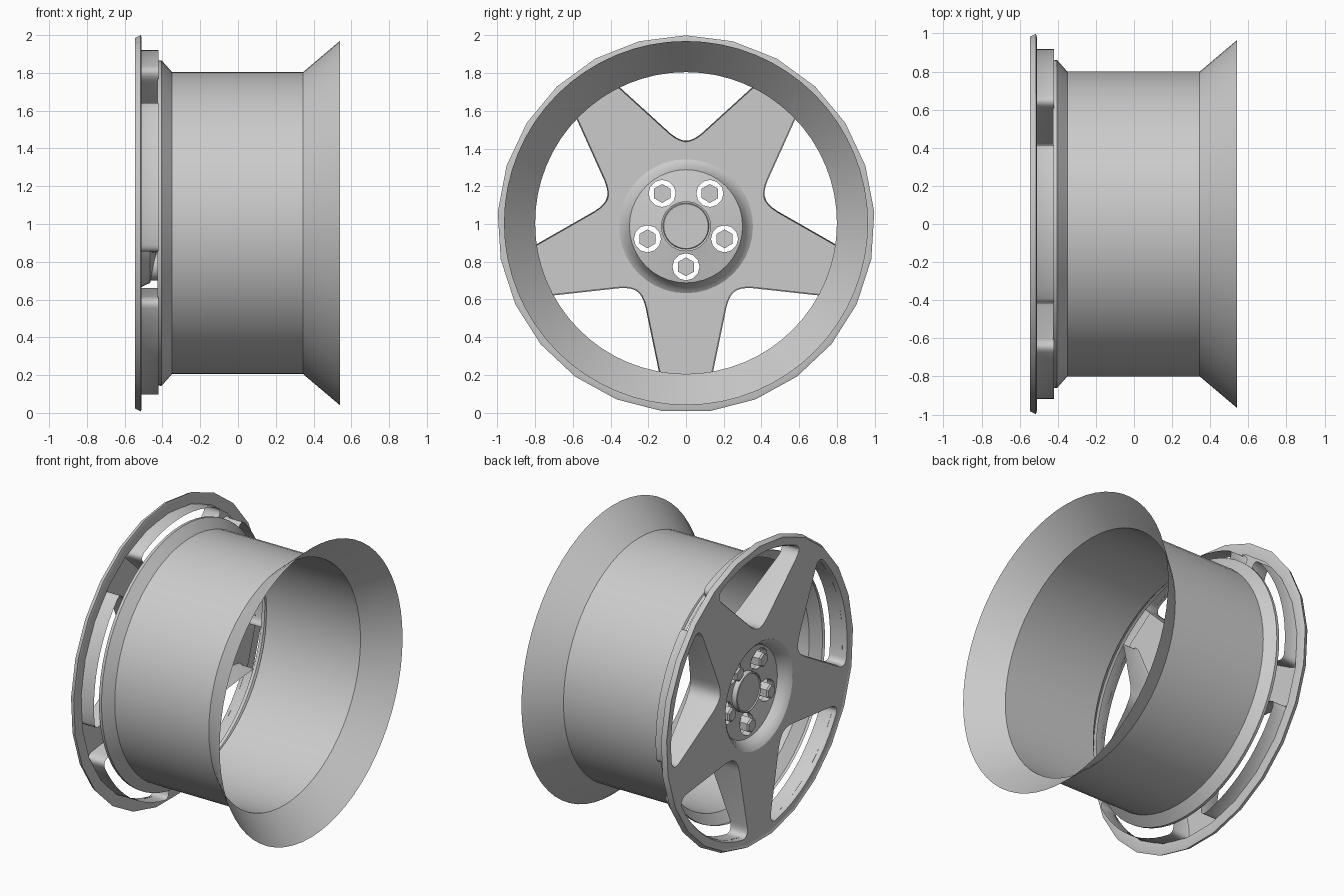
import bpy, bmesh
from math import sin, cos, pi, radians, hypot
from mathutils import Vector

cube = bpy.data.objects.get("Cube")
if cube:
    bpy.data.objects.remove(cube)

metal = bpy.data.materials.new("grey_metal")
metal.use_nodes = True
GREY = (0.6, 0.6, 0.6, 1)
metal.diffuse_color = GREY
metal.node_tree.nodes["Principled BSDF"].inputs["Base Color"].default_value = GREY

FACE = -0.54      # plane of the spoke face
HUB_Z = 0.988     # height of the hub axis


def finish(name, bm, angle=35):
    bmesh.ops.recalc_face_normals(bm, faces=bm.faces)
    me = bpy.data.meshes.new(name)
    bm.to_mesh(me)
    bm.free()
    me.materials.append(metal)
    ob = bpy.data.objects.new(name, me)
    bpy.context.collection.objects.link(ob)
    bpy.ops.object.select_all(action='DESELECT')
    ob.select_set(True)
    bpy.context.view_layer.objects.active = ob
    bpy.ops.object.shade_smooth_by_angle(angle=radians(angle))
    return ob


def circle(r, n, cy=0, cz=1, start=pi / 2):
    """Points (y, z) of a regular polygon."""
    return [(cy + r * cos(start + 2 * pi * i / n), cz + r * sin(start + 2 * pi * i / n))
            for i in range(n)]


def ring(bm, pts, x):
    """Closed loop of vertices; x is a number or a function of (y, z)."""
    return [bm.verts.new((x(y, z) if callable(x) else x, y, z)) for y, z in pts]


def bridge(bm, a, b):
    n = len(a)
    for i in range(n):
        bm.faces.new((a[i], a[(i + 1) % n], b[(i + 1) % n], b[i]))


def lathe(name, profile, n, cz, cy=0, cap=(), angle=35):
    """Spin an (x, radius) profile about the wheel axis."""
    bm = bmesh.new()
    loops = [ring(bm, circle(r, n, cy, cz), x) for x, r in profile]
    for a, b in zip(loops, loops[1:]):
        bridge(bm, a, b)
    for i in cap:
        bm.faces.new(loops[i])
    return finish(name, bm, angle)


def sheet(name, outlines, x):
    """Flat or dished plate: the first outline filled, the others left as holes."""
    bm = bmesh.new()
    edges = []
    for pts in outlines:
        v = ring(bm, pts, 0)
        edges += [bm.edges.new((v[i - 1], v[i])) for i in range(len(v))]
    bmesh.ops.triangle_fill(bm, use_beauty=True, edges=edges, normal=(1, 0, 0))
    for v in bm.verts:
        v.co.x = x(v.co.y, v.co.z)
    return finish(name, bm)


def bezier(a, b, c, n=8):
    a, b, c = Vector(a), Vector(b), Vector(c)
    return [tuple(a * (1 - t) ** 2 + b * 2 * t * (1 - t) + c * t * t)
            for t in [i / n for i in range(n + 1)]]


def window(k, grow=0.0):
    """Rounded fan-shaped opening between two spokes, as (y, z) points."""
    tip, out = 0.405 - grow, 0.92 + grow

    def side(r):
        return (r, (r - tip) * 1.1)
    a0 = radians(25)
    half = bezier((tip * .5 + side(.48)[0] * .5 - .0, 0), (tip + .033, .03), side(.48), 4)
    half[0] = (tip + .0375, 0)
    half += bezier(side(.75), side(.806), (out * cos(a0), out * sin(a0)), 7)
    half += [(out * cos(a0 * t / 6), out * sin(a0 * t / 6)) for t in range(5, -1, -1)]
    full = half + [(r, -t) for r, t in reversed(half[1:-1])]
    c, s = cos(pi / 2 + k * 2 * pi / 5), sin(pi / 2 + k * 2 * pi / 5)
    return [(r * c - t * s, 1 + r * s + t * c) for r, t in full]


# Five-spoke face plate
sheet("spoke_face",
      [circle(0.97, 25)] + [window(k, 0.008) for k in range(5)] + [circle(0.355, 40, cz=HUB_Z)],
      lambda y, z: FACE)


# Window walls, deeper toward the hub
def wall_back(y, z):
    return -0.42 + 0.1 * min(1, max(0, (0.75 - hypot(y, z - 1)) / 0.3))


for k in range(5):
    bm = bmesh.new()
    loops = [ring(bm, window(k, 0.008), FACE), ring(bm, window(k), -0.528),
             ring(bm, window(k), wall_back)]
    bridge(bm, loops[0], loops[1])
    bridge(bm, loops[1], loops[2])
    finish(f"window_wall_{k + 1}", bm)

# Outer lip, barrel and rear flare
lathe("outer_lip", [(FACE, 0.97), (-0.545, 0.985), (-0.515, 1.0), (-0.51, 0.985), (-0.512, 0.925)], 25, 1.0)
lathe("barrel", [(-0.425, 0.86), (-0.405, 0.862), (-0.35, 0.80), (0.345, 0.80), (0.54, 0.965)],
      64, 1.005, angle=20)

# Hub dish with five bolt holes
lathe("hub_dish_wall", [(FACE, 0.355), (-0.53, 0.34), (-0.505, 0.318), (-0.465, 0.30)], 40, HUB_Z)
bolts = []
for k in range(5):
    a = -pi / 2 + k * 2 * pi / 5
    bolts.append((0.215 * cos(a), HUB_Z + 0.215 * sin(a)))


def dish(y, z):
    return -0.43 - 0.035 * (hypot(y, z - HUB_Z) - 0.13) / 0.17


sheet("hub_dish_floor",
      [circle(0.30, 40, cz=HUB_Z), circle(0.13, 40, cz=HUB_Z)]
      + [circle(0.072, 12, y, z) for y, z in bolts], dish)

# Bolt sleeves and hexagonal bolts
for k, (y, z) in enumerate(bolts):
    bm = bmesh.new()
    pts = circle(0.072, 12, y, z)
    bridge(bm, ring(bm, pts, dish), ring(bm, pts, -0.41))
    finish(f"bolt_sleeve_{k + 1}", bm)
    lathe(f"bolt_{k + 1}", [(-0.49, 0.04), (-0.48, 0.05), (-0.41, 0.05)], 6, z, y, (0, 2))

# Centre cap
lathe("centre_cap", [(-0.43, 0.13), (-0.465, 0.13), (-0.468, 0.122), (-0.46, 0.118), (-0.462, 0.01)],
      40, HUB_Z, cap=(4,))
